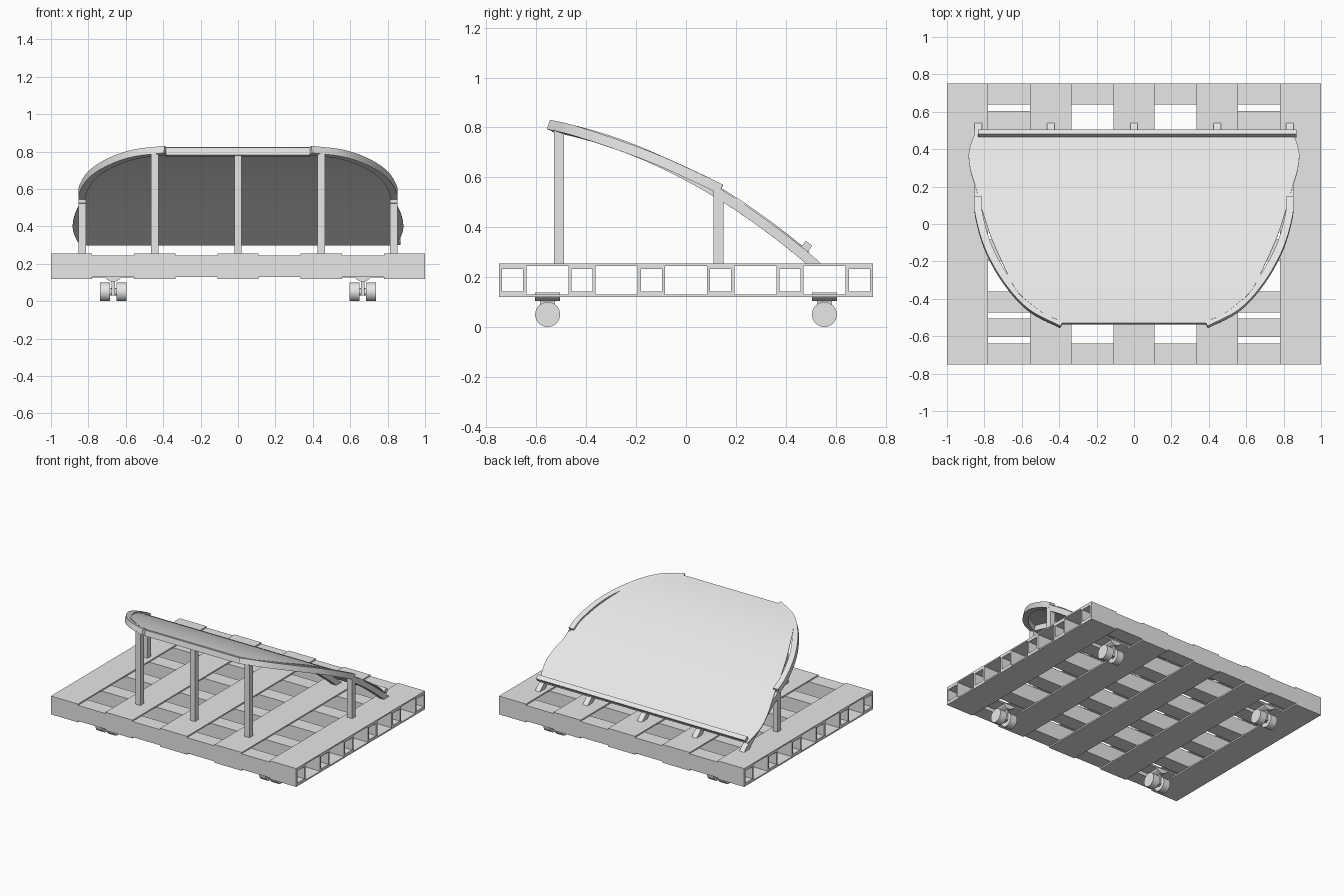
import bpy, bmesh, math
from mathutils import Vector

if "Cube" in bpy.data.objects:
    bpy.data.objects.remove(bpy.data.objects["Cube"])

grey = bpy.data.materials.new("light_grey")
grey.diffuse_color = (0.8, 0.8, 0.8, 1)
grey.use_nodes = True
grey.node_tree.nodes["Principled BSDF"].inputs["Base Color"].default_value = grey.diffuse_color


def make(name, verts, faces, smooth=False):
    me = bpy.data.meshes.new(name)
    me.from_pydata([tuple(v) for v in verts], [], faces)
    bm = bmesh.new()
    bm.from_mesh(me)
    bmesh.ops.recalc_face_normals(bm, faces=bm.faces)
    bm.to_mesh(me)
    bm.free()
    me.materials.append(grey)
    ob = bpy.data.objects.new(name, me)
    bpy.context.collection.objects.link(ob)
    if smooth:
        bpy.ops.object.select_all(action='DESELECT')
        ob.select_set(True)
        bpy.context.view_layer.objects.active = ob
        bpy.ops.object.shade_smooth_by_angle(angle=math.radians(35))
    return ob


def loft(name, rings, caps=True, closed=False, smooth=False):
    """Skin a list of equal-length closed rings."""
    n, m = len(rings[0]), len(rings)
    faces = []
    for i in range(m if closed else m - 1):
        j = (i + 1) % m
        for k in range(n):
            l = (k + 1) % n
            faces.append((i * n + k, i * n + l, j * n + l, j * n + k))
    if caps and not closed:
        faces += [tuple(range(n)), tuple(range((m - 1) * n, m * n))]
    return make(name, [v for r in rings for v in r], faces, smooth)


def box(name, x0, x1, y0, y1, z0, z1):
    return loft(name, [[(x0, y0, z), (x1, y0, z), (x1, y1, z), (x0, y1, z)] for z in (z0, z1)])


def cylinder_x(name, x0, x1, y, z, r, n=32):
    ring = [(y + r * math.cos(2 * math.pi * k / n), z + r * math.sin(2 * math.pi * k / n)) for k in range(n)]
    return loft(name, [[(x, a, b) for a, b in ring] for x in (x0, x1)], smooth=True)


# Curved slope shared by the sheet, ribs and top bar
def slope(y, off=0.0):
    z = 0.632 - 0.524 * y - 0.316 * y * y
    n = Vector((0.524 + 0.632 * y, 1)).normalized()
    return y + n.x * off, z + n.y * off


def rib(name, xc, half, y0, y1, foot=False, steps=20):
    rings = []
    for i in range(steps + 1):
        y = y0 + (y1 - y0) * i / steps
        (ya, za), (yb, zb) = slope(y), slope(y, -0.04)
        rings.append([(xc - half, ya, za), (xc + half, ya, za), (xc + half, yb, zb), (xc - half, yb, zb)])
    if foot:  # level end resting on the deck
        for x, y in ((0.546, 0.499),):
            rings.append([(xc - half, x, 0.25), (xc + half, x, 0.25), (xc + half, y, 0.25), (xc - half, y, 0.25)])
    return loft(name, rings, smooth=True)


# Pallet: hollow cross tubes with boards above and below
for i in range(6):
    yc = -0.695 + 0.278 * i
    rings = []
    for x, w in ((-1, 0), (1, 0), (1, 0.013), (-1, 0.013)):
        a = 0.055 - w
        rings.append([(x, yc - a, 0.13 + w), (x, yc + a, 0.13 + w), (x, yc + a, 0.245 - w), (x, yc - a, 0.245 - w)])
    loft("cross_tube", rings, closed=True)
for i in range(5):
    xc = -0.89 + 0.445 * i
    for z in (0.12, 0.245):
        box("deck_board", xc - 0.11, xc + 0.11, -0.75, 0.75, z, z + 0.01)

# Twin-wheel casters
for sx in (-1, 1):
    for y in (-0.555, 0.555):
        xc = sx * 0.667
        box("caster_plate", xc - 0.113, xc + 0.113, y - 0.05, y + 0.05, 0.128, 0.138)
        loft("caster_mount", [[(xc - w, y - 0.05, z), (xc + w, y - 0.05, z), (xc + w, y + 0.05, z), (xc - w, y + 0.05, z)]
                              for w, z in ((0.045, 0.13), (0.035, 0.118), (0.012, 0.105))])
        box("caster_fork", xc - 0.01, xc + 0.01, y - 0.03, y + 0.03, 0.03, 0.107)
        cylinder_x("caster_axle", xc - 0.03, xc + 0.03, y, 0.05, 0.02, 16)
        for s in (-1, 1):
            a, b = sorted((xc + s * 0.018, xc + s * 0.072))
            cylinder_x("caster_wheel", a, b, y, 0.05, 0.05)

# Upright posts
for x in (-0.445, 0, 0.445):
    box("front_post", x - 0.02, x + 0.02, -0.53, -0.49, 0.25, 0.79)
    rib("middle_rib", x, 0.02, -0.51, 0.515, True)
for x in (-0.833, 0.833):
    box("side_post", x - 0.02, x + 0.02, 0.11, 0.15, 0.25, 0.55)
    rib("side_rib", x, 0.02, 0.13, 0.515, True)
rib("top_bar", 0, 0.385, -0.53, -0.495, steps=2)


# Curved side bars: square section swept along a smooth path
def catmull(pts, per=8):
    p = [2 * pts[0] - pts[1]] + pts + [2 * pts[-1] - pts[-2]]
    out = []
    for i in range(1, len(p) - 2):
        a, b, c, d = p[i - 1:i + 3]
        for k in range(per):
            t = k / per
            out.append(0.5 * (2 * b + (c - a) * t + (2 * a - 5 * b + 4 * c - d) * t * t
                              + (3 * b - a - 3 * c + d) * t ** 3))
    return out + [pts[-1]]


bar = [(.385, -.535, .806), (.55, -.447, .786), (.68, -.305, .741), (.778, -.13, .677), (.828, .04, .601), (.834, .14, .552)]
for s in (-1, 1):
    path = catmull([Vector((s * x, y, z)) for x, y, z in bar])
    up0 = Vector((0, 0.36, 1)).normalized()
    rings = []
    for i, p in enumerate(path):
        t = (path[min(i + 1, len(path) - 1)] - path[max(i - 1, 0)]).normalized()
        side = t.cross(up0).normalized() * 0.02
        up = side.cross(t).normalized() * 0.02
        rings.append([p - side - up, p + side - up, p + side + up, p - side + up])
    loft("curved_side_bar", rings, smooth=True)

# Curved sheet with shaped side edges
edge = catmull([Vector((w, y, 0)) for w, y in
                ((.375, -.522), (.47, -.488), (.555, -.425), (.632, -.35), (.708, -.2), (.765, -.07),
                 (.805, .05), (.845, .19), (.873, .28), (.884, .37), (.868, .44), (.845, .49))], 5)
rings = []
for e in edge:
    (ya, za), (yb, zb) = slope(e.y, 0.005), slope(e.y, -0.002)
    rings.append([(-e.x, ya, za), (e.x, ya, za), (e.x, yb, zb), (-e.x, yb, zb)])
loft("curved_sheet", rings, smooth=True)

# Stop strip along the low edge of the sheet
rings = []
for x in (-0.835, 0.87):
    rings.append([(x, *slope(y, o)) for y, o in ((0.462, 0.0), (0.487, 0.0), (0.487, 0.03), (0.462, 0.03))])
loft("stop_strip", rings)
